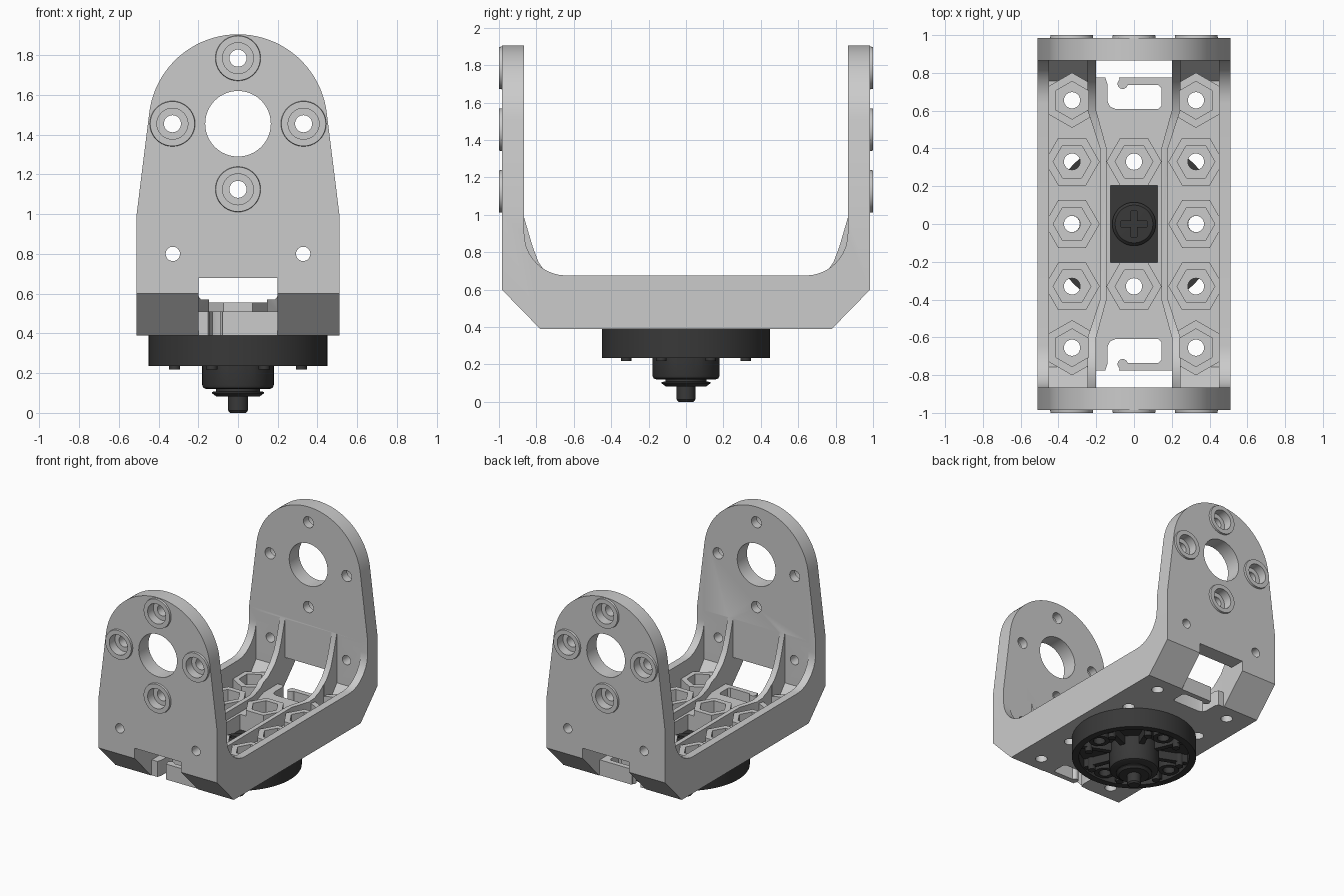
import bpy, bmesh, math
from mathutils import Vector

if "Cube" in bpy.data.objects:
    bpy.data.objects.remove(bpy.data.objects["Cube"])

MAP = {'x': lambda u, v, w: (w, u, v),
       'y': lambda u, v, w: (u, w, v),
       'z': lambda u, v, w: (u, v, w)}


def finish(name, bm):
    bmesh.ops.recalc_face_normals(bm, faces=bm.faces)
    me = bpy.data.meshes.new(name)
    bm.to_mesh(me)
    bm.free()
    ob = bpy.data.objects.new(name, me)
    bpy.context.collection.objects.link(ob)
    return ob


def prism(name, pts, axis, a, b, scale=1.0):
    """Extrude a 2D outline along an axis from a to b."""
    bm = bmesh.new()
    c = Vector((sum(p[0] for p in pts), sum(p[1] for p in pts))) / len(pts)
    f = MAP[axis]
    lo = [bm.verts.new(f(p[0], p[1], a)) for p in pts]
    hi = [bm.verts.new(f(*(c + (Vector(p) - c) * scale), b)) for p in pts]
    bm.faces.new(lo)
    bm.faces.new(hi)
    n = len(pts)
    for i in range(n):
        bm.faces.new((lo[i], lo[(i + 1) % n], hi[(i + 1) % n], hi[i]))
    return finish(name, bm)


def circle(u, v, r, n=32, turn=0.0):
    return [(u + r * math.cos(turn + 2 * math.pi * i / n),
             v + r * math.sin(turn + 2 * math.pi * i / n)) for i in range(n)]


def rect(u0, u1, v0, v1):
    return [(u0, v0), (u1, v0), (u1, v1), (u0, v1)]


def lathe(name, prof, steps=72):
    bm = bmesh.new()
    vs = [bm.verts.new((r, 0, z)) for r, z in prof]
    es = [bm.edges.new(p) for p in zip(vs, vs[1:])]
    bmesh.ops.spin(bm, geom=vs + es, cent=(0, 0, 0), axis=(0, 0, 1),
                   angle=2 * math.pi, steps=steps)
    bmesh.ops.remove_doubles(bm, verts=bm.verts, dist=1e-4)
    return finish(name, bm)


def boolean(ob, other, op):
    m = ob.modifiers.new(op, 'BOOLEAN')
    m.operation, m.object, m.solver = op, other, 'EXACT'
    bpy.context.view_layer.objects.active = ob
    bpy.ops.object.modifier_apply(modifier=m.name)
    bpy.data.objects.remove(other)


def add(ob, *args):
    boolean(ob, prism('extra', *args), 'UNION')


def cut(ob, *args):
    boolean(ob, prism('cutter', *args), 'DIFFERENCE')


def smooth(ob):
    bpy.ops.object.select_all(action='DESELECT')
    ob.select_set(True)
    bpy.context.view_layer.objects.active = ob
    bpy.ops.object.shade_smooth_by_angle(angle=math.radians(25))


def flip_u(pts):
    return [(-u, v) for u, v in reversed(pts)]


def flip_v(pts):
    return [(u, -v) for u, v in reversed(pts)]


# Bracket: rounded front outline, hollowed into a U with side walls
arc = [(0.45 * math.cos(math.radians(a)), 1.455 + 0.45 * math.sin(math.radians(a)))
       for a in [7 + 166 * i / 40 for i in range(41)]]
outline = [(-0.51, 0.39), (0.51, 0.39), (0.51, 1.0)] + arc + [(-0.51, 1.0)]
bracket = prism('bracket', outline, 'y', -0.985, 0.985)
fillet = [(0.64 + 0.225 * math.sin(t), 0.9 - 0.225 * math.cos(t))
          for t in [math.pi / 2 * i / 10 for i in range(11)]]
hollow = fillet + [(0.865, 2.0)]
cut(bracket, hollow + flip_u(hollow), 'x', -1, 1)
cut(bracket, rect(-0.45, 0.45, -0.865, 0.865), 'z', 0.47, 0.98)

# Raised middle strip of the floor
half = [(0.22, -0.86), (0.22, -0.6), (0.165, -0.4), (0.165, 0.4), (0.22, 0.6), (0.22, 0.86)]
add(bracket, half + flip_u(half), 'z', 0.45, 0.51)

# Curved ribs running up onto the plates
rib_plan = [(0.245, -0.87), (0.245, -0.6), (0.18, -0.4), (0.18, 0.4), (0.245, 0.6), (0.245, 0.87),
            (0.2, 0.87), (0.2, 0.6), (0.145, 0.4), (0.145, -0.4), (0.2, -0.6), (0.2, -0.87)]
rib_side = [(0.87, 0.44), (0.87, 1.0), (0.82, 0.83), (0.79, 0.75), (0.74, 0.675),
            (0.66, 0.61), (0.55, 0.57)]
for plan in (rib_plan, flip_u(rib_plan)):
    rib = prism('rib', plan, 'z', 0.44, 1.1)
    boolean(rib, prism('rib_shape', rib_side + flip_u(rib_side), 'x', -0.4, 0.4), 'INTERSECT')
    boolean(bracket, rib, 'UNION')

# Sloped inner corners between floor and plates
wedge = [(0.75, 0.46), (0.88, 0.46), (0.88, 0.62)]
for w in (wedge, flip_u(wedge)):
    for x0, x1 in ((-0.46, -0.22), (0.22, 0.46)):
        add(bracket, w, 'x', x0, x1)

# Hexagonal nut seats
seats = [(x, y) for x in (-0.328, 0.328) for y in (-0.655, -0.33, 0, 0.33, 0.655)]
seats += [(0, -0.33), (0, 0.33)]
for x, y in seats:
    t = math.pi / 6 if abs(y) > 0.6 else 0
    add(bracket, circle(x, y, 0.146, 6, t), 'z', 0.45, 0.555)
for x, y in seats:
    t = math.pi / 6 if abs(y) > 0.6 else 0
    cut(bracket, circle(x, y, 0.1, 6, t), 'z', 0.455, 0.7)
    cut(bracket, circle(x, y, 0.043), 'z', 0.3, 0.7)
cut(bracket, rect(-0.125, 0.125, -0.205, 0.205), 'z', 0.3, 0.7)

# Chamfered bottom, cable windows and hook-shaped cable clips
chamfer = [(0.76, 0.3695), (1.02, 0.636), (1.1, 0.3)]
window = rect(-0.2, 0.2, 0.775, 1.1)
slot = [(-0.14, 0.65), (-0.128, 0.622), (-0.1, 0.61), (0.13, 0.61), (0.145, 0.625),
        (0.145, 0.72), (0.13, 0.735), (-0.07, 0.735), (-0.085, 0.8), (-0.16, 0.8), (-0.14, 0.74)]
for flip in (False, True):
    f = flip_v if flip else (lambda p: p)
    s = -1 if flip else 1
    cut(bracket, flip_u(chamfer) if flip else chamfer, 'x', -1, 1)
    cut(bracket, f(window), 'z', 0.3, 0.68)
    cut(bracket, f(slot), 'z', 0.3, 0.7)
    add(bracket, circle(-0.06, s * 0.742, 0.027, 24), 'z', 0.39, 0.51)

# Plate bosses, counterbores and holes
bolts = [(0, 1.785), (-0.33, 1.455), (0.33, 1.455), (0, 1.125)]
for x, z in bolts:
    for s in (-1, 1):
        add(bracket, circle(x, z, 0.118, 40), 'y', s * 0.96, s * 1.0, 0.95)
        cut(bracket, circle(x, z, 0.078), 'y', s * 0.93, s * 1.05)
    cut(bracket, circle(x, z, 0.043), 'y', -1.1, 1.1)
cut(bracket, circle(0, 1.455, 0.165, 64), 'y', -1.1, 1.1)
for x in (-0.328, 0.328):
    cut(bracket, circle(x, 0.8, 0.036), 'y', -1.1, 1.1)
smooth(bracket)

# Round drive horn under the bracket: rim, hub, spokes and bolt sockets
horn = lathe('drive_horn', [(0, 0.39), (0.45, 0.39), (0.45, 0.235), (0.4, 0.235), (0.4, 0.315),
                            (0.18, 0.315), (0.18, 0.14), (0.174, 0.126), (0.16, 0.12), (0, 0.12)])
for i in range(8):
    a = math.pi / 8 + i * math.pi / 4
    c, s = math.cos(a), math.sin(a)
    spoke = [(r * c - w * s, r * s + w * c) for r, w in
             ((0.15, -0.02), (0.42, -0.02), (0.42, 0.02), (0.15, 0.02))]
    add(horn, spoke, 'z', 0.25, 0.34)
    add(horn, circle(0.345 * c, 0.345 * s, 0.028, 16), 'z', 0.218, 0.34)
for x, y in ((0.33, 0), (-0.33, 0), (0, 0.33), (0, -0.33)):
    add(horn, circle(x, y, 0.075), 'z', 0.25, 0.34)
for x, y in ((0.33, 0), (-0.33, 0), (0, 0.33), (0, -0.33)):
    cut(horn, circle(x, y, 0.043), 'z', 0.1, 0.5)
smooth(horn)

# Centre screw: tip and washer below, cross-slotted head above
tip = lathe('screw_tip', [(0, 0), (0.04, 0), (0.05, 0.012), (0.05, 0.083), (0.11, 0.083),
                          (0.13, 0.098), (0.13, 0.106), (0.11, 0.108), (0.11, 0.13), (0, 0.13)], 48)
head = lathe('screw_head', [(0, 0.38), (0.115, 0.38), (0.115, 0.415), (0.1, 0.43), (0, 0.435)], 48)
cross = [(0.07, -0.015), (0.07, 0.015), (0.015, 0.015), (0.015, 0.07), (-0.015, 0.07),
         (-0.015, 0.015), (-0.07, 0.015), (-0.07, -0.015), (-0.015, -0.015), (-0.015, -0.07),
         (0.015, -0.07), (0.015, -0.015)]
cut(head, cross, 'z', 0.4, 0.5)
smooth(tip)
smooth(head)

# Dark finish for the horn and screw
dark = bpy.data.materials.new('dark_plastic')
dark.diffuse_color = (0.04, 0.04, 0.04, 1)
dark.use_nodes = True
dark.node_tree.nodes["Principled BSDF"].inputs["Base Color"].default_value = dark.diffuse_color
for ob in (horn, tip, head):
    ob.data.materials.clear()
    ob.data.materials.append(dark)
